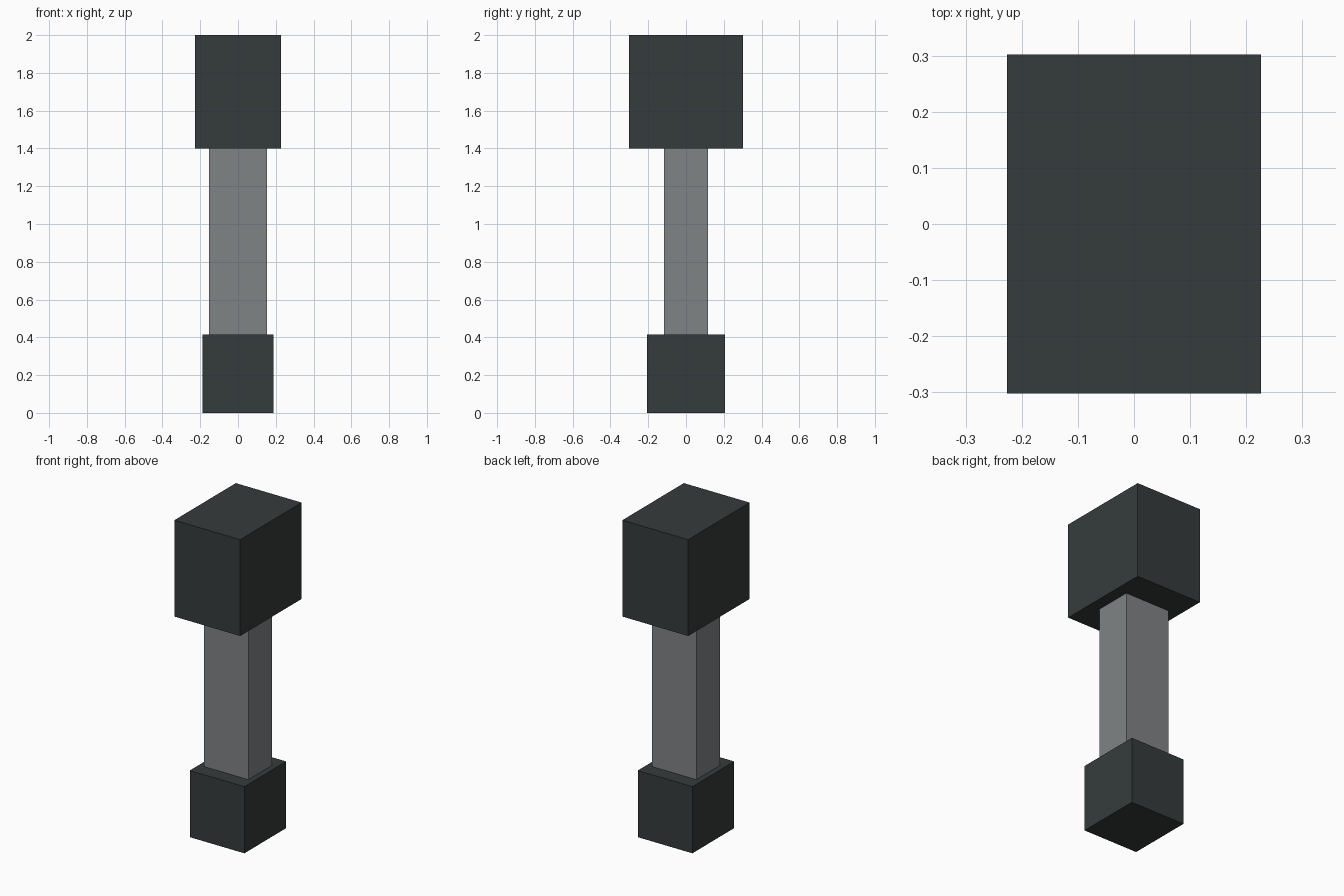
import bpy

if "Cube" in bpy.data.objects:
    bpy.data.objects.remove(bpy.data.objects["Cube"], do_unlink=True)


def material(name, rgb):
    mat = bpy.data.materials.new(name)
    mat.use_nodes = True
    color = (*rgb, 1.0)
    mat.diffuse_color = color
    mat.node_tree.nodes["Principled BSDF"].inputs["Base Color"].default_value = color
    return mat


def block(name, width, depth, bottom, top, mat):
    """Upright box centred on the z axis."""
    bpy.ops.mesh.primitive_cube_add(size=1, location=(0, 0, (bottom + top) / 2))
    obj = bpy.context.object
    obj.name = name
    obj.scale = (width, depth, top - bottom)
    bpy.ops.object.transform_apply(location=False, rotation=False, scale=True)
    obj.data.materials.append(mat)
    return obj


dark = material("dark slate", (0.036, 0.044, 0.044))
grey = material("mid grey", (0.216, 0.227, 0.235))

# Heavy blocks at both ends, joined by a slimmer shaft
block("base_block", 0.376, 0.411, 0.0, 0.415, dark)
block("shaft", 0.306, 0.232, 0.415, 1.4, grey)
block("top_block", 0.453, 0.604, 1.4, 2.0, dark)
